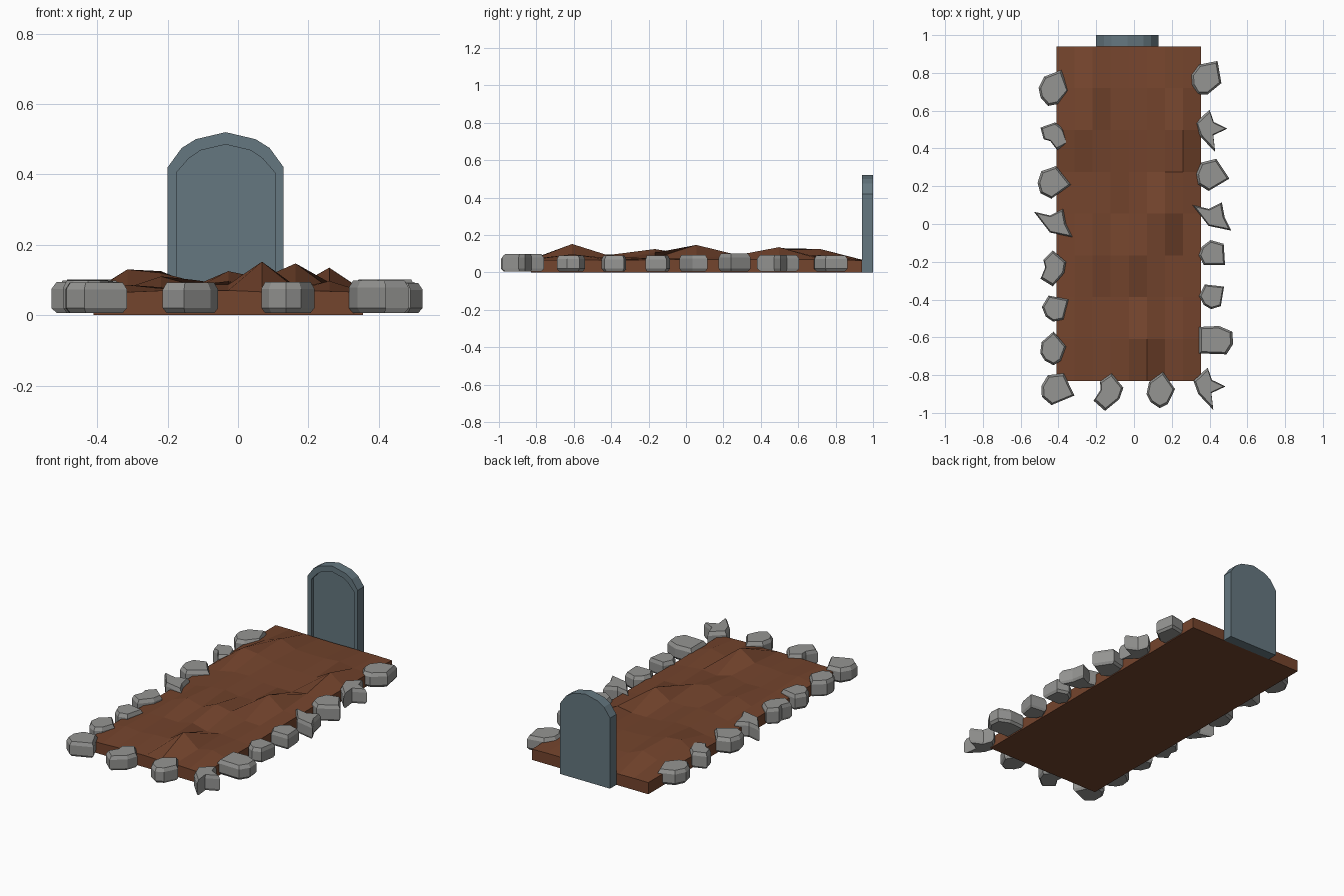
import bpy, bmesh, random
from math import radians, cos, sin

if "Cube" in bpy.data.objects:
    bpy.data.objects.remove(bpy.data.objects["Cube"])
random.seed(4)


def material(name, rgb):
    m = bpy.data.materials.new(name)
    m.diffuse_color = (*rgb, 1)
    m.use_nodes = True
    m.node_tree.nodes["Principled BSDF"].inputs["Base Color"].default_value = m.diffuse_color
    return m


def finish(bm, name, mat=None):
    bmesh.ops.recalc_face_normals(bm, faces=bm.faces[:])
    me = bpy.data.meshes.new(name)
    bm.to_mesh(me)
    bm.free()
    ob = bpy.data.objects.new(name, me)
    bpy.context.collection.objects.link(ob)
    if mat:
        me.materials.append(mat)
    return ob


def loft(rings, name, mat=None):
    """Bridge equal-length closed rings and cap both ends."""
    bm = bmesh.new()
    vs = [[bm.verts.new(p) for p in r] for r in rings]
    n = len(vs[0])
    for a, b in zip(vs, vs[1:]):
        for i in range(n):
            j = (i + 1) % n
            bm.faces.new((a[i], a[j], b[j], b[i]))
    bm.faces.new(vs[0])
    bm.faces.new(vs[-1])
    return finish(bm, name, mat)


soil = material("soil", (0.175, 0.058, 0.026))
slate = material("slate", (0.13, 0.185, 0.215))
rock = material("rock", (0.30, 0.30, 0.29))

# Soil mound: 8 x 8 lumpy grid with vertical skirts and a flat underside
X0, X1, Y0, Y1, N = -0.41, 0.355, -0.83, 0.94, 8
peaks = {(5, 1): .152, (6, 4): .147, (7, 6): .135, (1, 6): .13, (2, 7): .125,
         (4, 3): .125, (5, 3): .105, (2, 6): .12, (3, 4): .10, (2, 3): .11}
bm = bmesh.new()
grid = [[None] * (N + 1) for _ in range(N + 1)]
for i in range(N + 1):
    for j in range(N + 1):
        edge = i in (0, N) or j in (0, N)
        z = random.uniform(.064, .071) if edge else peaks.get((i, j), random.uniform(.07, .1))
        grid[i][j] = bm.verts.new((X0 + (X1 - X0) * i / N, Y0 + (Y1 - Y0) * j / N, z))
for i in range(N):
    for j in range(N):
        bm.faces.new((grid[i][j], grid[i + 1][j], grid[i + 1][j + 1], grid[i][j + 1]))
rim = [e for e in bm.edges if e.is_boundary]
skirt = bmesh.ops.extrude_edge_only(bm, edges=rim)["geom"]
for v in skirt:
    if isinstance(v, bmesh.types.BMVert):
        v.co.z = 0
bmesh.ops.edgeloop_fill(bm, edges=[e for e in bm.edges if e.is_boundary])
finish(bm, "soil_mound", soil)

# Headstone: arched slab with a recessed front panel
CX = -0.035


def arch(half, y, pts, base):
    left = [(-half, base)] + [(-a, b) for a, b in pts]
    right = [(-x, z) for x, z in reversed(left)]
    top = left[:-1] + right
    return [(CX + x, y, z) for x, z in top]


outer = [(.165, .42), (.125, .475), (.085, .50), (0, .52)]
inner = [(.14, .405), (.105, .445), (.072, .468), (0, .485)]
loft([arch(.165, 1.0, outer, 0), arch(.165, .94, outer, 0),
      arch(.14, .94, inner, .03), arch(.14, .958, inner, .03)], "headstone", slate)

# Border stones: a handful of outlines, turned and scaled around the mound
SHAPES = {
    "round": [(-.08, 0), (-.05, .06), (.04, .095), (.08, -.015), (.02, -.085), (-.03, -.095), (-.07, -.05)],
    "spike": [(-.085, .03), (-.01, .1), (.012, .035), (.085, .0), (.01, -.035), (.02, -.125), (-.06, -.04)],
    "wedge": [(-.105, .065), (-.02, .045), (.05, .08), (.065, 0), (.1, -.07), (-.02, -.045), (-.055, 0)],
    "quad": [(-.085, .01), (-.06, .07), (.02, .09), (.09, -.015), (-.02, -.08), (-.075, -.045)],
    "chunk": [(-.05, .04), (0, .09), (.07, .03), (.06, -.03), (0, -.1), (-.065, -.06), (-.04, 0)],
    "block": [(-.085, .07), (.02, .075), (.09, .045), (.095, -.02), (.06, -.075), (-.085, -.07)],
}
# shape, x, y, turn in degrees, scale
STONES = [
    ("round", -.425, .72, 0, 1), ("chunk", -.425, .47, 60, .9), ("quad", -.425, .215, 5, 1),
    ("wedge", -.425, 0, 0, 1), ("chunk", -.43, -.23, 0, 1), ("quad", -.41, -.445, 45, .85),
    ("round", -.43, -.66, 20, .88), ("quad", -.405, -.88, -8, 1.03),
    ("chunk", -.135, -.885, -10, 1.06), ("round", .14, -.88, 15, .95),
    ("round", .385, .775, -10, 1.02), ("spike", .41, .505, 0, 1), ("quad", .415, .255, 0, 1),
    ("wedge", .415, .035, 0, 1), ("quad", .42, -.165, -30, .88), ("quad", .42, -.38, 50, .82),
    ("block", .43, -.615, 0, 1), ("spike", .4, -.86, 0, 1),
]
for k, (shape, x, y, turn, s) in enumerate(STONES):
    c, d = cos(radians(turn)) * s, sin(radians(turn)) * s
    top = random.uniform(.09, .101)
    rings = [[(x + f * (c * px - d * py), y + f * (d * px + c * py), z) for px, py in SHAPES[shape]]
             for f, z in ((.86, .006), (1, .02), (1, top - .02), (.86, top))]
    loft(rings, f"border_stone_{k + 1}", rock)
